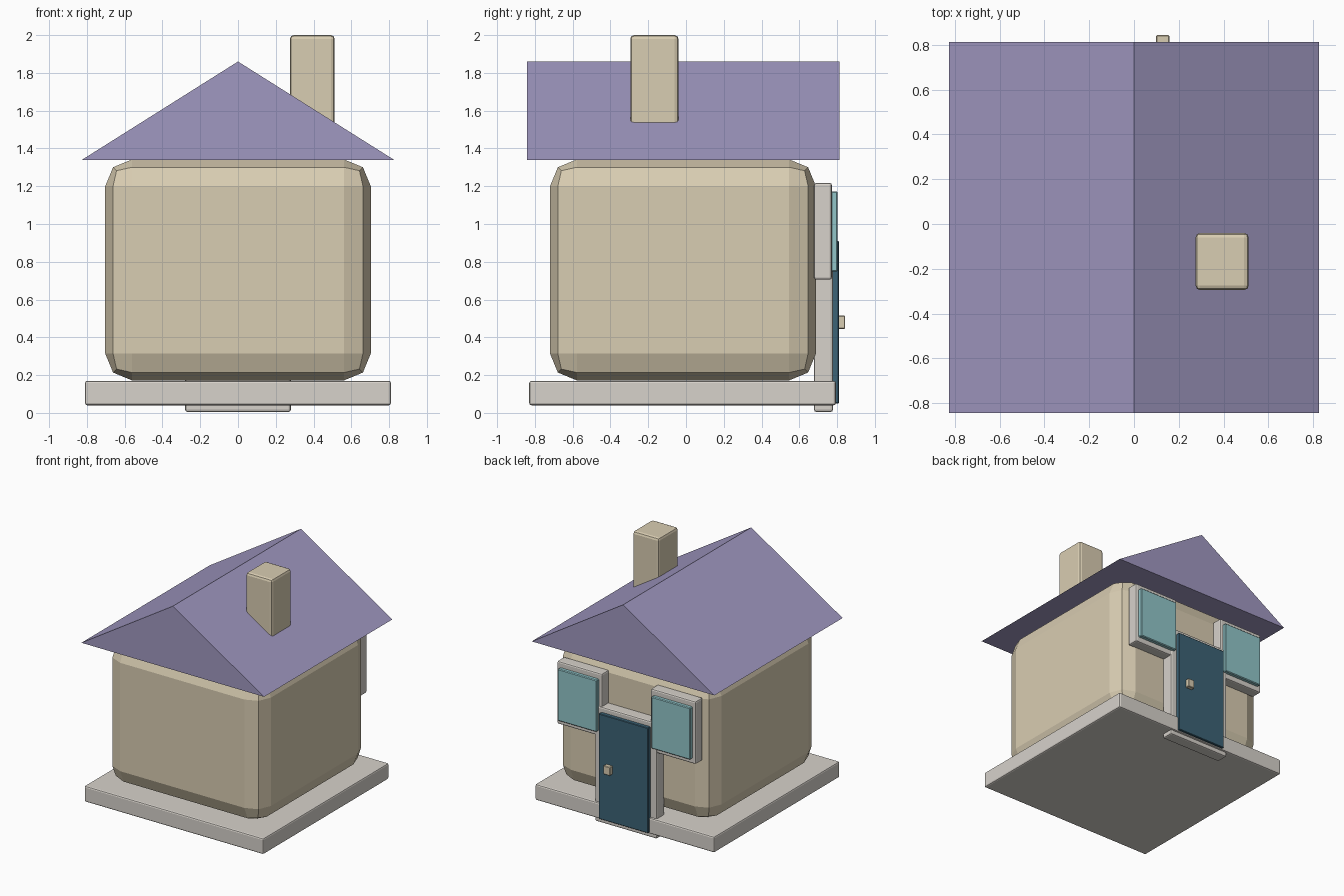
import bpy, bmesh

if "Cube" in bpy.data.objects:
    bpy.data.objects.remove(bpy.data.objects["Cube"])


def material(name, rgb):
    """Flat material from 0-255 sRGB values."""
    m = bpy.data.materials.new(name)
    lin = [((c / 255 + 0.055) / 1.055) ** 2.4 for c in rgb]
    m.diffuse_color = (*lin, 1)
    m.use_nodes = True
    m.node_tree.nodes["Principled BSDF"].inputs["Base Color"].default_value = m.diffuse_color
    return m


SAND = material("sand", (217, 205, 178))
STONE = material("pale_stone", (215, 210, 203))
PURPLE = material("roof_purple", (160, 152, 193))
TEAL = material("door_teal", (60, 99, 118))
GLASS = material("glass_blue", (146, 198, 202))


def finish(name, bm, mat):
    bmesh.ops.recalc_face_normals(bm, faces=bm.faces)
    mesh = bpy.data.meshes.new(name)
    bm.to_mesh(mesh)
    bm.free()
    mesh.materials.append(mat)
    ob = bpy.data.objects.new(name, mesh)
    bpy.context.collection.objects.link(ob)
    return ob


def box(name, x, y, z, mat, bevel=0.0, segments=2):
    """Box from (min, max) ranges with rounded edges."""
    bm = bmesh.new()
    bmesh.ops.create_cube(bm, size=1)
    for v in bm.verts:
        v.co = [r[1] if c > 0 else r[0] for c, r in zip(v.co, (x, y, z))]
    ob = finish(name, bm, mat)
    if bevel:
        mod = ob.modifiers.new("rounded_edges", 'BEVEL')
        mod.width = bevel
        mod.segments = segments
    return ob


# Ground slab and rounded house body
box("base_slab", (-0.81, 0.81), (-0.83, 0.793), (0.04, 0.17), STONE, 0.012)
box("house_body", (-0.703, 0.703), (-0.72, 0.688), (0.172, 1.342), SAND, 0.142)

# Gabled roof: triangular profile extruded along y
bm = bmesh.new()
profile = [(-0.826, 1.34), (0.826, 1.34), (0, 1.86)]
gable = bm.faces.new([bm.verts.new((x, -0.843, z)) for x, z in profile])
ext = bmesh.ops.extrude_face_region(bm, geom=[gable], use_keep_orig=True)
for item in ext["geom"]:
    if isinstance(item, bmesh.types.BMVert):
        item.co.y = 0.813
finish("roof", bm, PURPLE)

# Chimney through the right slope
box("chimney", (0.275, 0.512), (-0.295, -0.04), (1.4, 2.0), SAND, 0.02)

# Door with surround and knob on the rear wall
box("door_frame", (-0.28, 0.28), (0.678, 0.778), (0.005, 0.952), STONE, 0.012)
box("door", (-0.224, 0.224), (0.76, 0.81), (0.05, 0.91), TEAL, 0.004, 1)
box("door_knob", (0.098, 0.158), (0.8, 0.843), (0.445, 0.515), SAND, 0.004, 1)

# Pair of windows beside the door
for side, s in (("left", -1), ("right", 1)):
    box(side + "_window_frame", sorted((s * 0.22, s * 0.627)), (0.678, 0.772),
        (0.705, 1.218), STONE, 0.012)
    box(side + "_window_glass", sorted((s * 0.247, s * 0.6)), (0.76, 0.803),
        (0.748, 1.172), GLASS, 0.006, 1)
